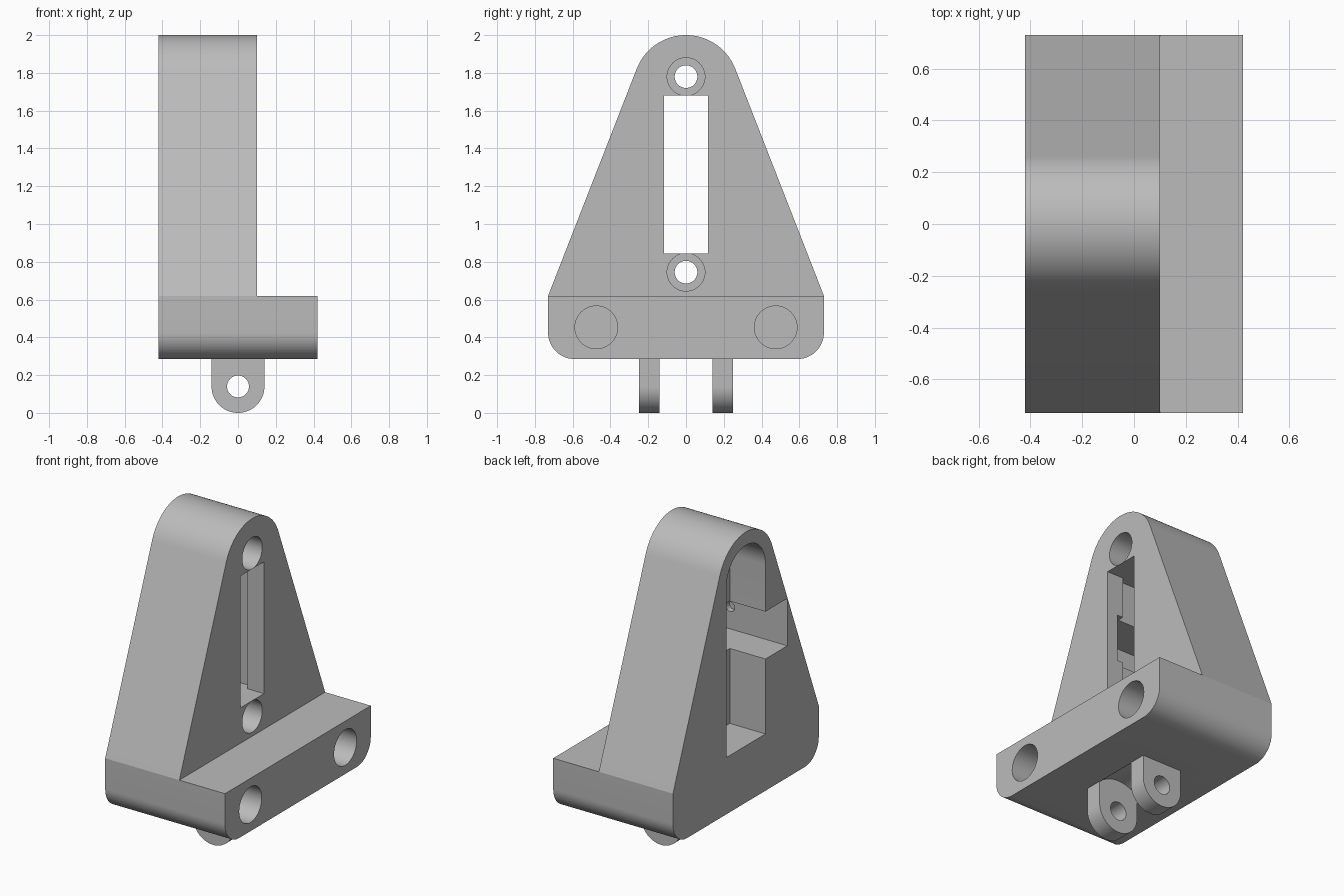
import bpy, bmesh, math
from mathutils import Vector

if "Cube" in bpy.data.objects:
    bpy.data.objects.remove(bpy.data.objects["Cube"], do_unlink=True)

grey = bpy.data.materials.new("plain_grey")
grey.use_nodes = True
grey.diffuse_color = (0.5, 0.5, 0.5, 1)
grey.node_tree.nodes["Principled BSDF"].inputs["Base Color"].default_value = (0.5, 0.5, 0.5, 1)


def arc(cu, cz, r, start, end, steps=24):
    """Points on an arc, angles in degrees."""
    angles = [math.radians(start + (end - start) * i / steps) for i in range(steps + 1)]
    return [(cu + r * math.cos(a), cz + r * math.sin(a)) for a in angles]


def rect(u0, u1, z0, z1):
    return [(u0, z0), (u1, z0), (u1, z1), (u0, z1)]


def circle(u, z, r):
    return arc(u, z, r, 0, 360, 48)[:-1]


def prism(name, profile, axis, start, end):
    """Extrude a (u, z) profile along x (u is y) or along y (u is x)."""
    place = (lambda u, z: (start, u, z)) if axis == "x" else (lambda u, z: (u, start, z))
    bm = bmesh.new()
    face = bm.faces.new([bm.verts.new(place(u, z)) for u, z in profile])
    ext = bmesh.ops.extrude_face_region(bm, geom=[face])
    shift = Vector((end - start, 0, 0) if axis == "x" else (0, end - start, 0))
    bmesh.ops.translate(bm, vec=shift, verts=[v for v in ext["geom"] if isinstance(v, bmesh.types.BMVert)])
    bmesh.ops.recalc_face_normals(bm, faces=bm.faces)
    mesh = bpy.data.meshes.new(name)
    bm.to_mesh(mesh)
    bm.free()
    mesh.materials.append(grey)
    obj = bpy.data.objects.new(name, mesh)
    bpy.context.collection.objects.link(obj)
    return obj


def activate(obj):
    bpy.ops.object.select_all(action="DESELECT")
    obj.select_set(True)
    bpy.context.view_layer.objects.active = obj


def cut(target, profile, axis, start, end):
    cutter = prism("cutter", profile, axis, start, end)
    mod = target.modifiers.new("cut", "BOOLEAN")
    mod.operation, mod.solver, mod.object = "DIFFERENCE", "EXACT", cutter
    activate(target)
    bpy.ops.object.modifier_apply(modifier=mod.name)
    bpy.data.objects.remove(cutter, do_unlink=True)


BACK, FACE, FRONT = -0.42, 0.10, 0.42
HALF, SHELF, BOTTOM = 0.73, 0.62, 0.285

# Tapered upright with a round top
upright = prism("upright", [(-HALF, SHELF), (HALF, SHELF)] + arc(0, 1.72, 0.28, 21.3, 158.7, 40),
                "x", BACK, FACE)
# Round-topped recess, inner pocket and window
cut(upright, [(-0.196, 0.645), (0.196, 0.645)] + arc(0, 1.72, 0.196, 0, 180, 32), "x", BACK - 0.1, -0.17)
cut(upright, rect(-0.16, 0.16, 0.845, 1.68), "x", -0.25, -0.015)
cut(upright, rect(-0.117, 0.117, 0.845, 1.68), "x", -0.1, FACE + 0.1)
# Side notch with a small blind hole
cut(upright, rect(-0.415, 0, 1.12, 1.42), "x", BACK - 0.1, 0.024)
cut(upright, circle(-0.02, 1.26, 0.03), "y", -0.45, -0.38)
# Counterbored screw holes
for z in (0.745, 1.78):
    cut(upright, circle(0, z, 0.06), "x", -0.3, FACE + 0.1)
    cut(upright, circle(0, z, 0.1), "x", -0.06, FACE + 0.1)

# Base block with rounded lower corners
R = 0.14
base = prism("base_block", [(HALF, SHELF), (-HALF, SHELF)]
             + arc(R - HALF, BOTTOM + R, R, 180, 270, 16)
             + arc(HALF - R, BOTTOM + R, R, 270, 360, 16), "x", BACK, FRONT)
# Blind round sockets
for y in (-0.475, 0.475):
    cut(base, circle(y, 0.453, 0.113), "x", FRONT - 0.6, FRONT + 0.1)
# Curved clearance between the lugs
cut(base, circle(0, 0.14, 0.2), "y", -0.14, 0.14)

# Pair of pivot lugs
lugs = []
for name, y0, y1 in (("front_lug", -0.25, -0.14), ("rear_lug", 0.14, 0.25)):
    lug = prism(name, [(0.14, BOTTOM), (-0.14, BOTTOM)] + arc(0, 0.14, 0.14, 180, 360, 32), "y", y0, y1)
    cut(lug, circle(0, 0.14, 0.058), "y", y0 - 0.1, y1 + 0.1)
    lugs.append(lug)

for obj in [upright, base] + lugs:
    activate(obj)
    bpy.ops.object.shade_smooth_by_angle(angle=math.radians(30))
